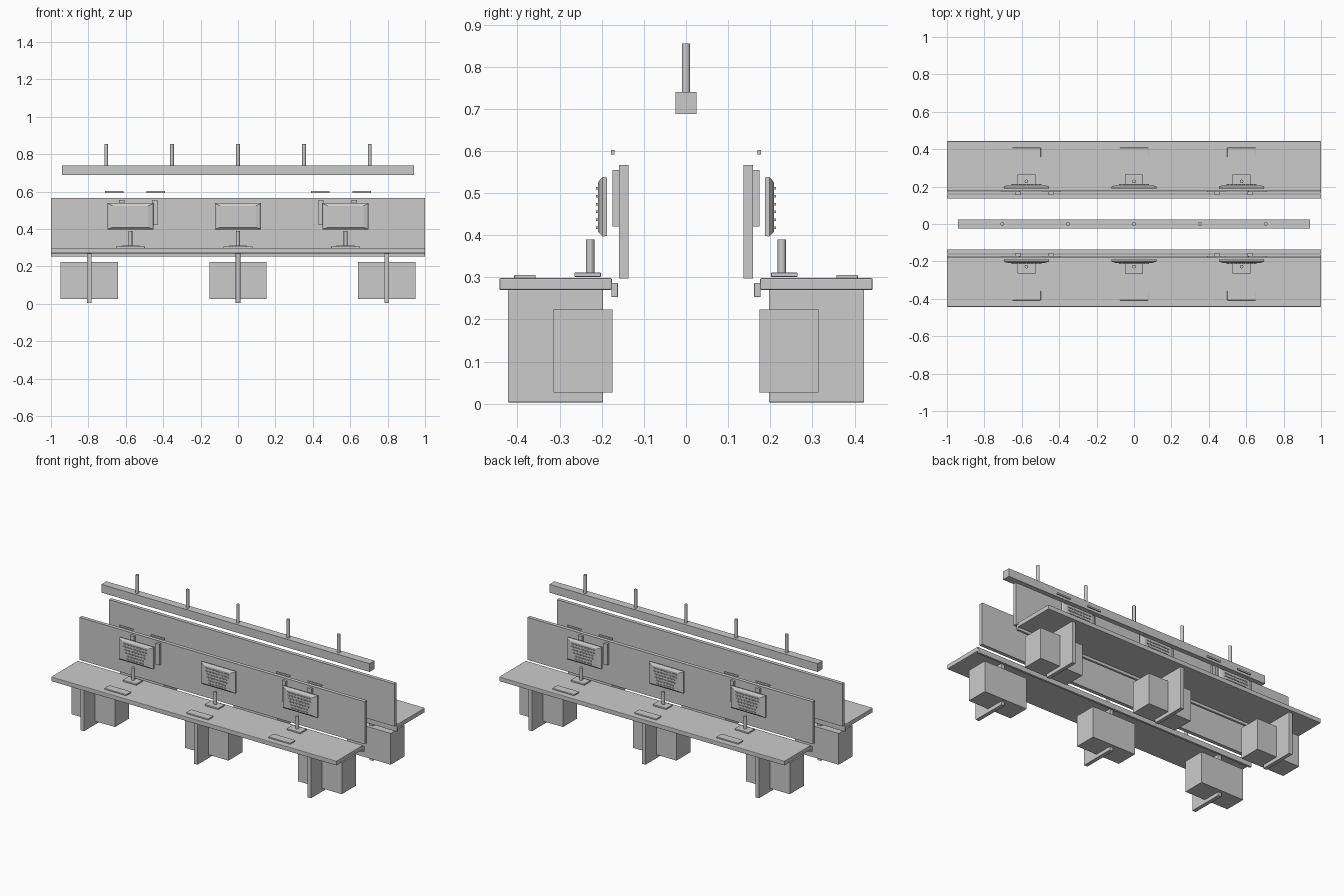
import bpy, bmesh
from mathutils import Matrix, Vector

if "Cube" in bpy.data.objects:
    bpy.data.objects.remove(bpy.data.objects["Cube"])


def finish(bm, name, bevel=0, mirror=False):
    bmesh.ops.recalc_face_normals(bm, faces=bm.faces)
    me = bpy.data.meshes.new(name)
    bm.to_mesh(me)
    bm.free()
    ob = bpy.data.objects.new(name, me)
    bpy.context.collection.objects.link(ob)
    if bevel:
        b = ob.modifiers.new("Bevel", 'BEVEL')
        b.width = bevel
        b.segments = 2
    if mirror:
        m = ob.modifiers.new("Mirror", 'MIRROR')
        m.use_axis = (False, True, False)
    return ob


def add_box(bm, x0, x1, y0, y1, z0, z1):
    mat = (Matrix.Translation(((x0 + x1) / 2, (y0 + y1) / 2, (z0 + z1) / 2))
           @ Matrix.Diagonal((x1 - x0, y1 - y0, z1 - z0, 1)))
    bmesh.ops.create_cube(bm, size=1, matrix=mat)


def box(name, *dims, bevel=0, mirror=True):
    bm = bmesh.new()
    add_box(bm, *dims)
    return finish(bm, name, bevel, mirror)


def post(name, x, y, z0, z1, r, mirror):
    bm = bmesh.new()
    bmesh.ops.create_cone(bm, cap_ends=True, segments=16, radius1=r, radius2=r,
                          depth=z1 - z0,
                          matrix=Matrix.Translation((x, y, (z0 + z1) / 2)))
    ob = finish(bm, name, 0, mirror)
    for p in ob.data.polygons:
        p.use_smooth = abs(p.normal.z) < 0.5


def monitor(x):
    # Tapered housing lofted through rectangular sections
    bm = bmesh.new()
    sections = [(-0.188, 0.120, 0.398, 0.537), (-0.198, 0.122, 0.397, 0.538),
                (-0.203, 0.116, 0.402, 0.533), (-0.209, 0.095, 0.408, 0.524)]
    rings = [[bm.verts.new((x + sx * w, y, z))
              for sx, z in ((-1, a), (1, a), (1, b), (-1, b))]
             for y, w, a, b in sections]
    for r, s in zip(rings, rings[1:]):
        for i in range(4):
            bm.faces.new((r[i], r[(i + 1) % 4], s[(i + 1) % 4], s[i]))
    bm.faces.new(rings[0])
    bm.faces.new(rings[-1])
    finish(bm, "monitor_housing", 0, True)
    # Rows of raised vent slats, narrower towards the bottom
    bm = bmesh.new()
    for row in range(6):
        z = 0.418 + row * 0.0186
        n = 6 + row // 2
        for i in range(n):
            cx = x + (i - (n - 1) / 2) * 0.021
            add_box(bm, cx - 0.0075, cx + 0.0075, -0.214, -0.207, z - 0.003, z + 0.003)
    finish(bm, "monitor_vents", 0, True)
    # Stand and keyboard
    post("monitor_post", x, -0.2275, 0.308, 0.39, 0.0098, True)
    box("monitor_base", x - 0.048, x + 0.048, -0.265, -0.202, 0.301, 0.311, bevel=0.002)
    box("keyboard", x - 0.077, x + 0.077, -0.408, -0.357, 0.297, 0.306, bevel=0.002)


# Desk, mirrored to the rear
box("desk_top", -1, 1, -0.443, -0.176, 0.27, 0.298, bevel=0.003)
box("desk_rail", -1, 1, -0.177, -0.162, 0.253, 0.287, bevel=0.002)
box("divider_panel", -1, 1, -0.159, -0.136, 0.297, 0.566)

# Leg slabs and cabinets
for x in (-0.795, 0, 0.795):
    box("desk_leg", x - 0.0125, x + 0.0125, -0.423, -0.197, 0.003, 0.271, bevel=0.002)
    box("cabinet", x - 0.153, x + 0.153, -0.314, -0.175, 0.026, 0.224)

for x in (-0.575, 0, 0.575):
    monitor(x)

# Divider brackets and floating clips beside the outer monitors
for s in (-1, 1):
    for a, b in ((0.43, 0.456), (0.608, 0.636)):
        x0, x1 = sorted((s * a, s * b))
        box("divider_bracket", x0, x1, -0.174, -0.158, 0.42, 0.555)
    for a, b in ((0.391, 0.488), (0.612, 0.71)):
        x0, x1 = sorted((s * a, s * b))
        box("divider_clip", x0, x1, -0.178, -0.17, 0.592, 0.602)

# Overhead light beam and hangers
box("light_beam", -0.94, 0.94, -0.025, 0.025, 0.688, 0.74, mirror=False)
for x in (-0.705, -0.353, 0, 0.353, 0.705):
    post("beam_hanger", x, 0, 0.738, 0.855, 0.01, False)
